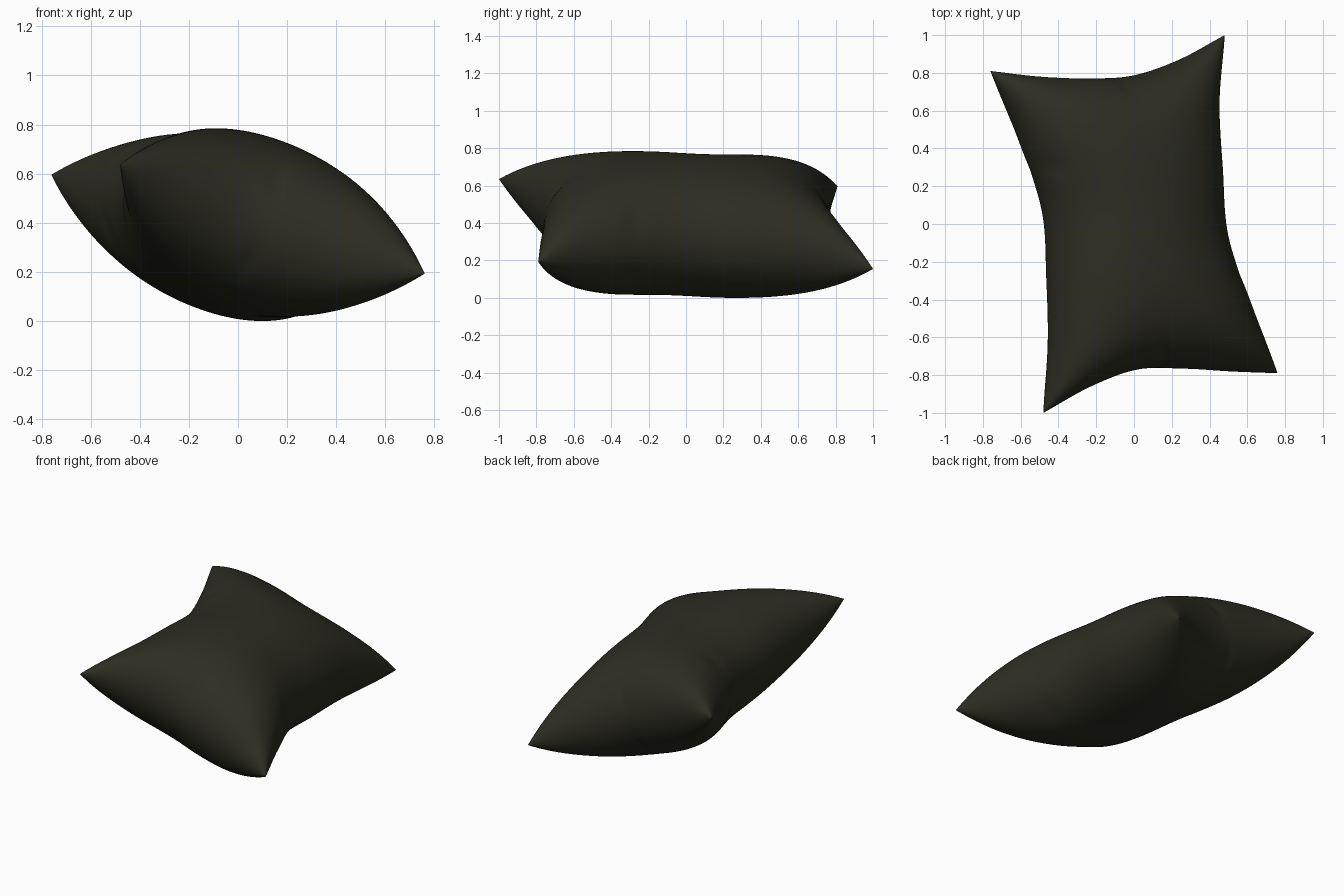
import bpy, bmesh, math
from mathutils import Vector

if "Cube" in bpy.data.objects:
    bpy.data.objects.remove(bpy.data.objects["Cube"])

N = 80                                             # grid divisions per side
NORMAL = Vector((0.344, 0.075, 1)).normalized()    # cushion leans down towards +x
HALF = 0.365                                       # half thickness

# seam outline seen from above, evenly spaced points
LEFT = [(-.48, -1), (-.445, -.64), (-.45, -.28), (-.475, .08), (-.60, .45), (-.76, .81)]
RIGHT = [(.76, -.79), (.61, -.43), (.485, -.07), (.455, .29), (.44, .65), (.48, 1)]
FRONT = [(-.48, -1), (-.23, -.86), (.02, -.77), (.27, -.765), (.52, -.78), (.76, -.79)]
BACK = [(-.76, .81), (-.51, .78), (-.26, .77), (-.01, .785), (.24, .87), (.48, 1)]


def curve(points, t):
    """Smooth curve through the points, t from 0 to 1."""
    p = [Vector(q) for q in points]
    p = [2 * p[0] - p[1]] + p + [2 * p[-1] - p[-2]]
    x = t * (len(points) - 1)
    i = min(int(x), len(points) - 2)
    f = x - i
    a, b, c, d = p[i:i + 4]
    return 0.5 * (2 * b + (c - a) * f + (2 * a - 5 * b + 4 * c - d) * f**2
                  + (3 * b - a - 3 * c + d) * f**3)


def middle(s, t):
    """Tilted plane stretched between the four seams."""
    ruled = (curve(FRONT, s) * (1 - t) + curve(BACK, s) * t
             + curve(LEFT, t) * (1 - s) + curve(RIGHT, t) * s)
    corners = (Vector(FRONT[0]) * (1 - s) * (1 - t) + Vector(FRONT[-1]) * s * (1 - t)
               + Vector(BACK[0]) * (1 - s) * t + Vector(BACK[-1]) * s * t)
    p = ruled - corners
    return Vector((p.x, p.y, -0.344 * p.x - 0.075 * p.y))


def crease(a, b, width, length):
    return math.exp(-(a / width)**2 - (b / length)**2)


def height(u, v):
    eu = 2 + 0.8 * v * v                           # plumper towards the ends
    h = HALF * math.sqrt(max(0, (1 - abs(u)**eu) * (1 - abs(v)**3.4)))
    # puckers running in from the seams
    dent = (crease(v + .42, u - .93, .05, .12) + crease(v - .42, u + .93, .05, .12)
            + crease(u + .05, v + .96, .05, .08) + crease(u - .05, v - .96, .05, .08))
    return h * (1 - 0.1 * dent)


# pillow: upper and lower skins sharing the seam
bm = bmesh.new()
for side in (1, -1):
    grid = []
    for j in range(N + 1):
        v = math.sin(math.pi * (j / N - 0.5))
        row = []
        for i in range(N + 1):
            u = math.sin(math.pi * (i / N - 0.5))
            p = middle((u + 1) / 2, (v + 1) / 2) + NORMAL * side * height(u, v)
            row.append(bm.verts.new(p))
        grid.append(row)
    for j in range(N):
        for i in range(N):
            q = [grid[j][i], grid[j][i + 1], grid[j + 1][i + 1], grid[j + 1][i]]
            bm.faces.new(q if side > 0 else q[::-1])
bmesh.ops.remove_doubles(bm, verts=bm.verts, dist=0.0002)
low = min(v.co.z for v in bm.verts)
bmesh.ops.translate(bm, verts=bm.verts, vec=(0, 0, -low))
bmesh.ops.recalc_face_normals(bm, faces=bm.faces)
for f in bm.faces:
    f.smooth = True

mesh = bpy.data.meshes.new("pillow")
bm.to_mesh(mesh)
bm.free()
pillow = bpy.data.objects.new("pillow", mesh)
bpy.context.collection.objects.link(pillow)

cloth = bpy.data.materials.new("dark olive cloth")
cloth.diffuse_color = (0.026, 0.026, 0.016, 1)
cloth.use_nodes = True
cloth.node_tree.nodes["Principled BSDF"].inputs["Base Color"].default_value = cloth.diffuse_color
mesh.materials.append(cloth)
